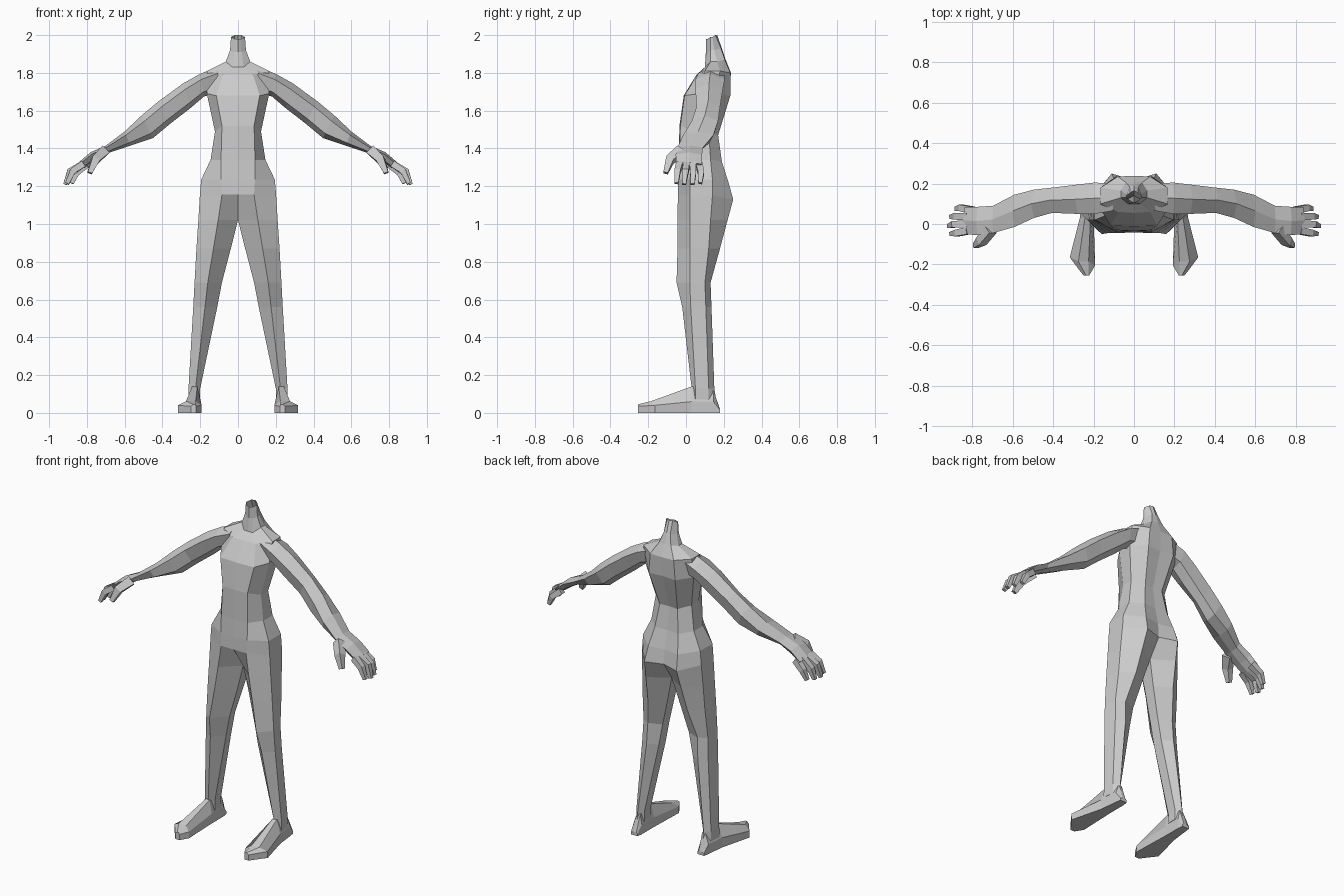
import bpy, bmesh
from mathutils import Vector


def loft(bm, rings, closed=True, cap_start=False, cap_end=False):
    """Skin a list of equal-length point rings."""
    rows = [[bm.verts.new(p) for p in ring] for ring in rings]
    for a, b in zip(rows, rows[1:]):
        n = len(a)
        for i in range(n if closed else n - 1):
            j = (i + 1) % n
            bm.faces.new((a[i], a[j], b[j], b[i]))
    if cap_start:
        bm.faces.new(rows[0])
    if cap_end:
        bm.faces.new(rows[-1])


def finish(bm, name):
    """Make an object that is mirrored across x = 0."""
    bmesh.ops.remove_doubles(bm, verts=bm.verts, dist=0.0005)
    bmesh.ops.recalc_face_normals(bm, faces=bm.faces)
    mesh = bpy.data.meshes.new(name)
    bm.to_mesh(mesh)
    bm.free()
    ob = bpy.data.objects.new(name, mesh)
    bpy.context.collection.objects.link(ob)
    mod = ob.modifiers.new("mirror", 'MIRROR')
    mod.use_clip = True
    mod.merge_threshold = 0.001
    return ob


# Torso and neck half rings: z front, z side, z back, centre y,
# front x y, side x, side y front/back, back x y, back centre y
torso = [
    (1.98, 1.99, 2.00, .105, .018, .115, .037, .13, .14, .018, .155, .165),
    (1.91, 1.92, 1.93, .105, .020, .115, .042, .13, .15, .022, .185, .19),
    (1.83, 1.86, 1.87, .10, .030, .10, .065, .13, .165, .04, .205, .21),
    (1.79, 1.81, 1.80, .055, .080, .06, .165, .10, .18, .08, .235, .238),
    (1.68, 1.69, 1.68, -.012, .115, -.008, .165, .07, .16, .09, .235, .228),
    (1.52, 1.49, 1.47, -.035, .085, -.03, .122, .05, .12, .06, .17, .165),
    (1.34, 1.34, 1.33, -.038, .090, -.034, .145, .04, .13, .08, .19, .185),
    (1.235, 1.235, 1.22, -.042, .090, -.04, .195, .02, .14, .10, .225, .21),
    (1.155, 1.15, 1.13, -.042, .085, -.043, .202, .02, .14, .11, .25, .215),
]
rings = [[(0, yc, zf), (fx, fy, zf), (sx, s1, zs), (sx, s2, zs), (bx, by, zb), (0, b0, zb)]
         for zf, zs, zb, yc, fx, fy, sx, s1, s2, bx, by, b0 in torso]

# Leg rings: z, then inner front, front, outer front, outer back, back, inner back
legs = [
    (1.02, (0, .05), (.105, -.045), (.21, .02), (.208, .13), (.12, .22), (0, .14)),
    (.87, (.038, .05), (.13, -.045), (.22, .02), (.213, .12), (.135, .18), (.04, .12)),
    (.69, (.085, .04), (.16, -.05), (.23, .02), (.22, .10), (.17, .13), (.09, .10)),
    (.56, (.11, .04), (.175, -.02), (.237, .025), (.225, .105), (.175, .135), (.115, .10)),
    (.13, (.20, .06), (.225, .03), (.262, .05), (.255, .12), (.225, .15), (.20, .12)),
    (.07, (.20, .06), (.225, .04), (.264, .05), (.255, .12), (.225, .16), (.20, .12)),
]
leg_rings = [[(x, y, z) for x, y in pts] for z, *pts in legs]

bm = bmesh.new()
loft(bm, rings + leg_rings[:1], closed=False)
loft(bm, leg_rings, cap_end=True)
finish(bm, "torso_and_legs")

# Feet: y, inner x, outer x, side height, top height, skew of the outer side in y
feet = [
    (.18, .205, .25, .015, .02, 0),
    (.145, .20, .255, .06, .12, 0),
    (.03, .20, .268, .06, .14, 0),
    (-.205, .192, .318, .04, .062, .04),
    (-.255, .222, .250, .035, .045, 0),
]
bm = bmesh.new()
foot_rings = []
for y, x0, x1, hs, ht, skew in feet:
    m, w = (x0 + x1) / 2 - .005, (x1 - x0) * .2
    foot_rings.append([(x0, y, 0), (x1, y + skew, 0), (x1, y + skew, hs),
                       (m + w, y + skew / 2, ht), (m - w, y + skew / 2, ht), (x0, y, hs)])
loft(bm, foot_rings, cap_start=True, cap_end=True)
finish(bm, "feet")

# Arms and palms: top x z, bottom x z, front y, back y
arms = [
    (.10, 1.835, .12, 1.69, .065, .20),
    (.20, 1.795, .18, 1.675, .05, .205),
    (.29, 1.745, .25, 1.615, .05, .195),
    (.42, 1.65, .36, 1.53, .055, .18),
    (.51, 1.575, .45, 1.455, .03, .17),
    (.60, 1.49, .57, 1.415, -.015, .145),
    (.70, 1.415, .69, 1.375, -.045, .09),
    (.78, 1.38, .765, 1.33, -.055, .085),
    (.845, 1.325, .815, 1.295, -.05, .085),
]
bm = bmesh.new()
arm_rings = []
for xt, zt, xb, zb, yf, yb in arms:
    t, b = Vector((xt, 0, zt)), Vector((xb, 0, zb))
    mid = (yf + yb) / 2
    arm_rings.append([tuple(b.lerp(t, f) + Vector((0, y, 0))) for f, y in
                      ((1, mid), (.75, yf), (.2, yf + .02), (0, mid), (.2, yb - .02), (.75, yb))])
loft(bm, arm_rings, cap_start=True, cap_end=True)
finish(bm, "arms")

# Fingers and thumb: tapered square sticks with one bend
digits = {
    "index_fingers": ((.82, -.033, 1.318), (.875, -.045, 1.28), (.905, -.05, 1.215)),
    "middle_fingers": ((.82, .002, 1.318), (.89, -.002, 1.28), (.915, -.01, 1.21)),
    "ring_fingers": ((.82, .036, 1.318), (.88, .038, 1.27), (.905, .035, 1.21)),
    "little_fingers": ((.80, .068, 1.315), (.855, .08, 1.27), (.88, .075, 1.215)),
    "thumbs": ((.71, -.025, 1.385), (.755, -.085, 1.34), (.785, -.108, 1.27)),
}
for name, path in digits.items():
    pts = [Vector(p) for p in path]
    bm = bmesh.new()
    r_list = (.026, .022, .012) if name == "thumbs" else (.018, .016, .010)
    stick = []
    for i, (p, r) in enumerate(zip(pts, r_list)):
        d = (pts[min(i + 1, 2)] - pts[max(i - 1, 0)]).normalized()
        u = d.cross(Vector((0, 1, 0))).normalized()
        v = d.cross(u)
        stick.append([tuple(p + u * a * r + v * b * r) for a, b in
                      ((1, 1), (1, -1), (-1, -1), (-1, 1))])
    loft(bm, stick, cap_start=True, cap_end=True)
    finish(bm, name)
